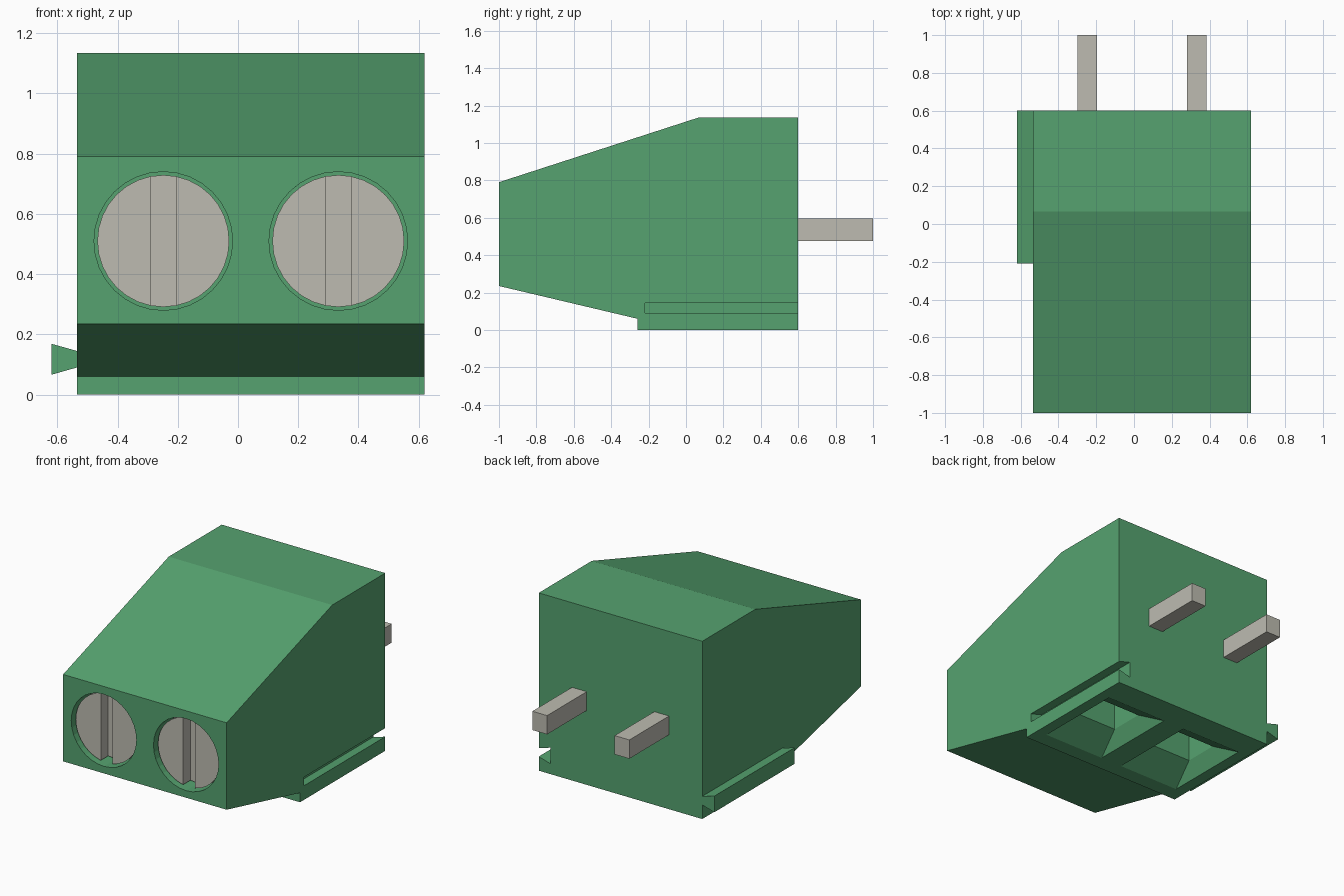
import bpy
import bmesh
from math import radians
from mathutils import Matrix

cube = bpy.data.objects.get("Cube")
if cube:
    bpy.data.objects.remove(cube, do_unlink=True)


def material(name, rgb):
    m = bpy.data.materials.new(name)
    m.use_nodes = True
    m.diffuse_color = (*rgb, 1)
    m.node_tree.nodes["Principled BSDF"].inputs["Base Color"].default_value = (*rgb, 1)
    return m


GREEN = material("green plastic", (0.092, 0.365, 0.16))
METAL = material("tinned metal", (0.51, 0.50, 0.44))


def finish(name, bm, mat):
    bmesh.ops.recalc_face_normals(bm, faces=bm.faces[:])
    me = bpy.data.meshes.new(name)
    bm.to_mesh(me)
    bm.free()
    me.materials.append(mat)
    ob = bpy.data.objects.new(name, me)
    bpy.context.collection.objects.link(ob)
    return ob


def loft(name, rings, mat):
    """Closed solid through equal-sized rings of points."""
    bm = bmesh.new()
    vs = [[bm.verts.new(p) for p in r] for r in rings]
    n = len(vs[0])
    for a, b in zip(vs, vs[1:]):
        for i in range(n):
            j = (i + 1) % n
            bm.faces.new((a[i], a[j], b[j], b[i]))
    bm.faces.new(vs[0])
    bm.faces.new(vs[-1])
    return finish(name, bm, mat)


def extrude_x(name, yz, x0, x1, mat):
    return loft(name, [[(x, y, z) for y, z in yz] for x in (x0, x1)], mat)


def extrude_y(name, xz, y0, y1, mat):
    return loft(name, [[(x, y, z) for x, z in xz] for y in (y0, y1)], mat)


def box(name, x0, x1, y0, y1, z0, z1, mat):
    return extrude_y(name, [(x0, z0), (x1, z0), (x1, z1), (x0, z1)], y0, y1, mat)


def cylinder_y(name, x, z, r, y0, y1, mat):
    bm = bmesh.new()
    mtx = Matrix.Translation((x, (y0 + y1) / 2, z)) @ Matrix.Rotation(radians(90), 4, 'X')
    bmesh.ops.create_cone(bm, cap_ends=True, segments=32, radius1=r, radius2=r,
                          depth=y1 - y0, matrix=mtx)
    return finish(name, bm, mat)


def cut(ob, cutter):
    """Subtract the cutter, then discard it."""
    cutter.hide_render = True
    mod = ob.modifiers.new("cut", 'BOOLEAN')
    mod.operation = 'DIFFERENCE'
    mod.solver = 'EXACT'
    mod.object = cutter
    bpy.context.view_layer.objects.active = ob
    bpy.ops.object.modifier_apply(modifier=mod.name)
    bpy.data.objects.remove(cutter, do_unlink=True)


LEFT, RIGHT, BACK = 0.62, -0.535, 0.6
SCREW_Z = 0.51

# Housing: side profile extruded across the width
housing = extrude_x("housing", [(-1, 0.235), (-1, 0.79), (0.065, 1.135), (BACK, 1.135),
                                (BACK, 0), (-0.26, 0), (-0.26, 0.06)], RIGHT, LEFT, GREEN)

# Dovetail groove on the left side, open at the back
cut(housing, extrude_y("groove_cutter", [(0.536, 0.066), (0.536, 0.169), (LEFT, 0.145),
                                         (0.66, 0.134), (0.66, 0.101), (LEFT, 0.09)],
                       -0.22, 0.7, GREEN))

# Matching dovetail rail on the right side
extrude_y("dovetail_rail", [(-0.62, 0.066), (-0.62, 0.169), (RIGHT, 0.145), (RIGHT, 0.09)],
          -0.21, BACK, GREEN)

for side, x in (("right", -0.248), ("left", 0.333)):
    # Round screw well in the front face
    cut(housing, cylinder_y("well_cutter", x, SCREW_Z, 0.23, -1.1, -0.86, GREEN))

    # Wire entry underneath: funnel leading into a straight shaft
    rings = []
    for z, hx, hy in ((-0.05, 0.215, 0.29), (0, 0.215, 0.29),
                      (0.1, 0.165, 0.11), (0.55, 0.165, 0.11)):
        rings.append([(x + sx * hx, 0.13 + sy * hy, z)
                      for sx, sy in ((-1, -1), (1, -1), (1, 1), (-1, 1))])
    cut(housing, loft("entry_cutter", rings, GREEN))

    # Slotted screw head
    screw = cylinder_y(side + "_screw", x, SCREW_Z, 0.219, -0.97, -0.86, METAL)
    cut(screw, box("slot_cutter", x - 0.042, x + 0.042, -1.1, -0.895, 0.2, 0.8, METAL))

    # Solder pin at the back
    box(side + "_pin", x - 0.052, x + 0.052, BACK - 0.02, 1, 0.475, 0.595, METAL)
